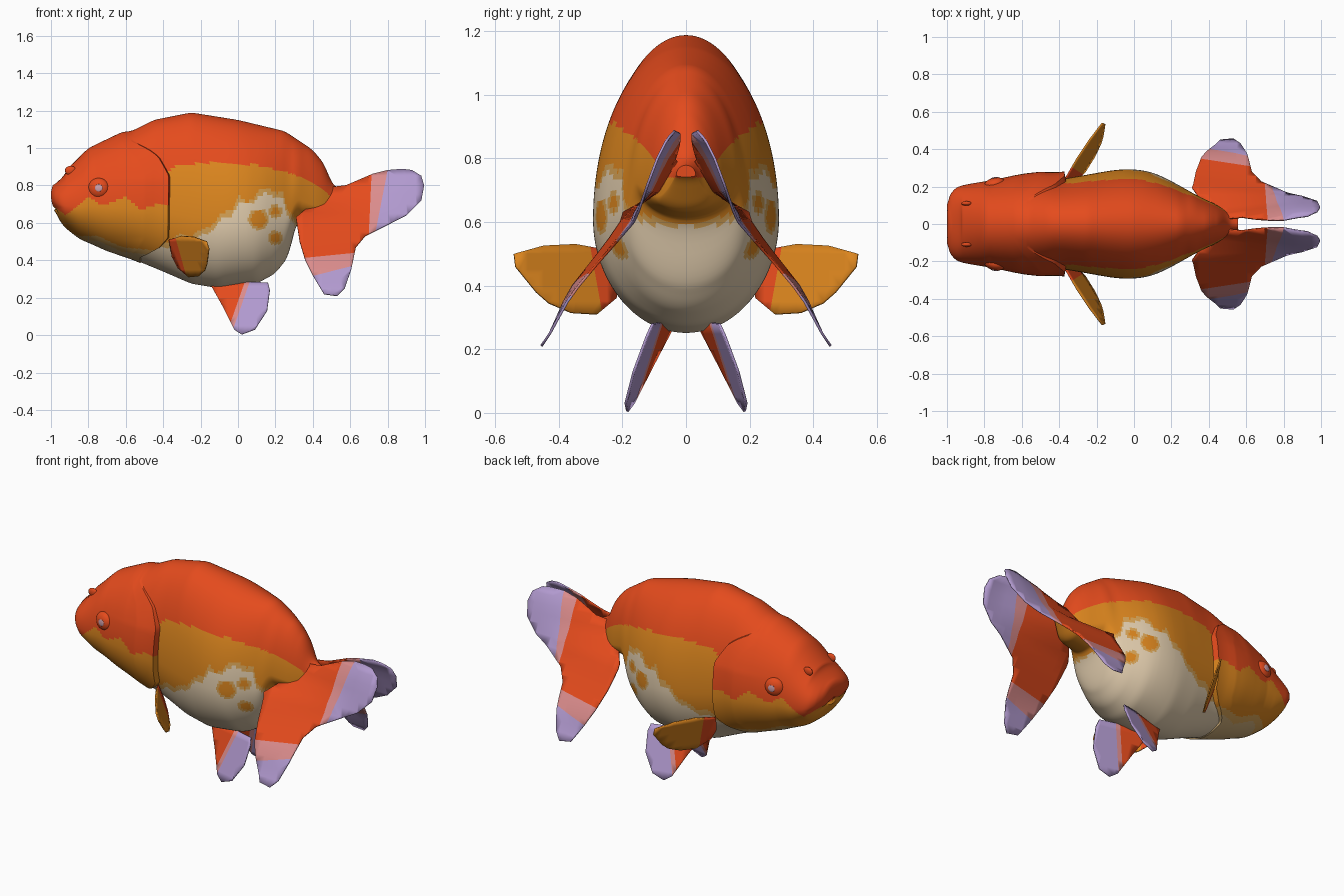
import bpy, bmesh, math
from mathutils import Vector

if "Cube" in bpy.data.objects:
    bpy.data.objects.remove(bpy.data.objects["Cube"])

COLOURS = {
    "red_orange": (0.78, 0.07, 0.012), "golden_orange": (0.71, 0.235, 0.013),
    "pale_gold": (0.67, 0.36, 0.09), "belly_cream": (0.76, 0.61, 0.42),
    "chin_sand": (0.62, 0.42, 0.19), "fin_pink": (0.70, 0.26, 0.26),
    "fin_lavender": (0.44, 0.32, 0.62), "pupil_pink": (0.62, 0.36, 0.42),
}
MATS = []
for name, c in COLOURS.items():
    m = bpy.data.materials.new(name)
    m.diffuse_color = (*c, 1)
    m.use_nodes = True
    m.node_tree.nodes["Principled BSDF"].inputs["Base Color"].default_value = m.diffuse_color
    MATS.append(m)
RED, ORANGE, GOLD, CREAM, SAND, PINK, LAV, PUPIL = range(8)


def interp(table, t):
    if t <= table[0][0]:
        return table[0][1]
    for (a, u), (b, v) in zip(table, table[1:]):
        if t <= b:
            return u + (v - u) * (t - a) / (b - a)
    return table[-1][1]


def soft(table, x, r=0.02):
    r = min(r, max(.006, (x + 1) * .4))
    return sum(interp(table, x + d * r) for d in (-1, -.6, -.2, .2, .6, 1)) / 6


def finish(bm, name, smooth=35):
    me = bpy.data.meshes.new(name)
    bm.to_mesh(me)
    bm.free()
    for m in MATS:
        me.materials.append(m)
    ob = bpy.data.objects.new(name, me)
    bpy.context.collection.objects.link(ob)
    bpy.ops.object.select_all(action='DESELECT')
    ob.select_set(True)
    bpy.context.view_layer.objects.active = ob
    bpy.ops.object.shade_smooth_by_angle(angle=math.radians(smooth))
    return ob


# Body profile: back line, belly line, half width and height of the widest line along x
TOP = [(-1, .80), (-.95, .855), (-.9, .9), (-.8, 1.0), (-.62, 1.085), (-.57, 1.09), (-.45, 1.15),
       (-.25, 1.19), (0, 1.15), (.25, 1.09), (.4, .99), (.465, .91), (.5, .81), (.555, .775)]
BOT = [(-1, .67), (-.95, .595), (-.85, .515), (-.7, .45), (-.57, .41), (-.4, .34), (-.25, .275),
       (-.1, .25), (.1, .275), (.2, .33), (.27, .42), (.30, .55), (.315, .61), (.47, .635), (.555, .75)]
WID = [(-1, .10), (-.985, .16), (-.95, .20), (-.85, .22), (-.75, .235), (-.6, .245), (-.4, .238),
       (-.3, .255), (-.1, .29), (0, .294), (.1, .277), (.2, .23), (.35, .145), (.46, .095), (.555, .02)]
MID = [(.2, .39), (.4, .2), (.5, .15)]
# Rear edge of the gill cover, x for each z
EDGE = -.365
GILL = [(.36, -.52), (.45, -.42), (.52, -.37), (.85, -.365), (.95, -.42), (1.1, -.57)]
# Heights of the colour borders along x
HEAD_RED = [(-1, .70), (-.92, .64), (-.8, .74), (-.72, .69), (-.6, .74), (-.52, .67), (-.43, .70), (-.37, .69)]
HEAD_SAND = [(-.95, .575), (-.85, .53), (-.75, .53), (-.62, .47), (-.42, .45), (-.37, .47)]
BODY_RED = [(-.37, .87), (-.33, .91), (-.1, .925), (.1, .91), (.3, .86), (.42, .80), (.5, .74)]
BODY_CREAM = [(-.4, .50), (-.3, .53), (-.2, .55), (-.1, .63), (-.03, .68), (0, .74), (.1, .77),
              (.18, .78), (.24, .76), (.26, .66), (.32, .625), (.33, .5)]
SPOTS = [(.05, .76, .045), (.11, .62, .042), (.20, .52, .024), (.20, .66, .022)]


def section(x, a, s):
    lo, hi, w = soft(BOT, x), soft(TOP, x), soft(WID, x, .045)
    zc = lo + soft(MID, x) * (hi - lo)
    h = math.sin(a) * s
    dz = h * (hi - zc if h > 0 else zc - lo)
    return w * math.cos(a) * s, zc + dz, dz


def body_point(station, a, s):
    x = station
    y, z, dz = section(x, a, s)
    blend = max(0, 1 - abs(x - EDGE) / .45)      # lean the rings along the gill edge
    if blend:
        x += (interp(GILL, z) - EDGE) * blend
        y, z, dz = section(x, a, s)
    if station < EDGE:                           # flared gill cover
        k = .155 * min(1, max(0, (station + .76) / .26)) * min(1, max(.1, (1.08 - z) / .25))
        y, z = y * (1 + k), z + dz * k * .12
    if x < -.92:                                 # rounded snout with a mouth notch
        d = (z - .69 + .25 * abs(y)) / .013
        push = 4 * (z - .75) ** 2 if z > .75 else min(.015, 3 * (z - .75) ** 2)
        x += (push + .022 * math.exp(-d * d) * max(0, 1 - abs(y) / .13)) * min(1, (-.92 - x) / .07)
    return x, y, z


def body_colour(p, head):
    x, z = p.x, p.z
    if head:
        if z > interp(HEAD_RED, x):
            return RED
        sand = interp(HEAD_SAND, x)
        return ORANGE if z > sand else GOLD if z > sand - .025 else SAND
    if z > interp(BODY_RED, x):
        return RED
    edge = interp(BODY_CREAM, x) + .012 * math.sin(x * 55)
    spot = min(math.hypot(x - a, z - b) - r for a, b, r in SPOTS)
    if z > edge or spot < 0:
        return ORANGE
    return GOLD if z > edge - .03 or spot < .014 else CREAM


bm = bmesh.new()
N, SEG = 210, 168
stations = [(-1, .3), (-1, .55), (-1, .78)] + [(-1 + 1.555 * i / N, 1) for i in range(N + 1)]
rings = [[bm.verts.new(body_point(x, 2 * math.pi * j / SEG, s)) for j in range(SEG)] for x, s in stations]
for i, (r, q) in enumerate(zip(rings, rings[1:])):
    for j in range(SEG):
        f = bm.faces.new((r[j], r[j - 1], q[j - 1], q[j]))
        f.material_index = body_colour(f.calc_center_median(), stations[i][0] < EDGE)
bm.faces.new(rings[0])
bm.faces.new(rings[-1])
bmesh.ops.recalc_face_normals(bm, faces=bm.faces)
finish(bm, "body", 40)


# Fins: flat outline in x/z or y/z, cut along a grid and the colour borders, then bent into place
def fin(name, outline, cuts, colour, place):
    for side, tag in ((-1, "right"), (1, "left")):
        bm = bmesh.new()
        bm.faces.new([bm.verts.new((u, 0, v)) for u, v in outline])
        grid = [((i * .05, 0, 0), (1, 0, 0)) for i in range(-8, 21)]
        grid += [((0, 0, i * .05), (0, 0, 1)) for i in range(20)]
        for co, no in grid + cuts:
            bmesh.ops.bisect_plane(bm, geom=bm.verts[:] + bm.edges[:] + bm.faces[:],
                                   dist=1e-5, plane_co=co, plane_no=no)
        for f in bm.faces:
            c = f.calc_center_median()
            f.material_index = colour(c.x, c.z)
        for v in bm.verts:
            x, y, z = place(v.co.x, v.co.z)
            v.co = (x, side * y, z)
        bmesh.ops.recalc_face_normals(bm, faces=bm.faces)
        ob = finish(bm, tag + "_" + name, 50)
        mod = ob.modifiers.new("thickness", 'SOLIDIFY')
        mod.thickness, mod.offset = .008, 0


# Tail fins: the sheet hangs outward, pinched together at the root
TAIL_Y = [(.21, .455), (.35, .36), (.47, .26), (.53, .21), (.6, .16), (.72, .12), (.8, .09), (.86, .06), (.887, .035)]
TAIL_ROOT = [(.25, 0), (.4, .07), (.63, .08), (.7, -.1), (.79, -.17), (.88, -.27)]
tail = [(.31, .63), (.40, .70), (.50, .79), (.58, .80), (.72, .86), (.80, .88), (.88, .887), (.93, .88),
        (.98, .85), (.995, .80), (.98, .72), (.9, .64), (.8, .59), (.68, .53), (.63, .47), (.605, .35),
        (.57, .25), (.53, .21), (.46, .22), (.40, .32), (.36, .40), (.33, .5)]


def tail_colour(x, z):
    if x - .2 * z > .625 or z - .25 * x < .215:
        return LAV
    return PINK if x - .05 * z > .672 or z - .1 * x < .375 else RED


fin("tail_fin", tail,
    [((.625, 0, 0), (1, 0, -.2)), ((0, 0, .215), (-.25, 0, 1)),
     ((.672, 0, 0), (1, 0, -.05)), ((0, 0, .375), (-.1, 0, 1))],
    tail_colour,
    lambda x, z: (x, max(.012, interp(TAIL_Y, z) + interp(TAIL_ROOT, z) * max(0, .88 - x)), z))

# Pelvic fins
pelvic = [(-.15, .275), (.0, .285), (.16, .28), (.17, .24), (.155, .13), (.09, .03), (.02, .004),
          (-.02, .03), (-.08, .15)]
fin("pelvic_fin", pelvic,
    [((.062, 0, .28), (1, 0, -.35)), ((.036, 0, .28), (1, 0, -.35))],
    lambda x, z: LAV if x + (z - .28) * -.35 > .062 else PINK if x + (z - .28) * -.35 > .036 else RED,
    lambda x, z: (x, .07 + (.28 - z) * .4 + x * .22, z))

# Pectoral fins
pectoral = [(.21, .42), (.24, .51), (.35, .53), (.45, .525), (.54, .50), (.535, .46), (.47, .38),
            (.43, .345), (.36, .315), (.28, .31), (.22, .36)]
fin("pectoral_fin", pectoral, [((.265, 0, .31), (1, 0, -.18))],
    lambda y, z: RED if y - (z - .31) * .18 < .265 else ORANGE,
    lambda y, z: (-.37 + (y - .23) * .65 + (.5 - z) * .4, y, z))


# Eyes, pupils and nostrils
def blob(name, centre, radii, mat, turn=0):
    for side, tag in ((-1, "right"), (1, "left")):
        bm = bmesh.new()
        bmesh.ops.create_uvsphere(bm, u_segments=20, v_segments=12, radius=1)
        for v in bm.verts:
            x, y, z = (c * r for c, r in zip(v.co, radii))
            v.co = Vector((x, y + side * turn * x, z)) + Vector((centre[0], side * centre[1], centre[2]))
        for f in bm.faces:
            f.material_index = mat
        finish(bm, tag + "_" + name, 60)


blob("eye", (-.745, .213, .785), (.057, .035, .055), RED, .15)
blob("pupil", (-.745, .2465, .787), (.02, .004, .02), PUPIL, .15)
blob("nostril", (-.895, .11, .88), (.03, .012, .025), RED)
